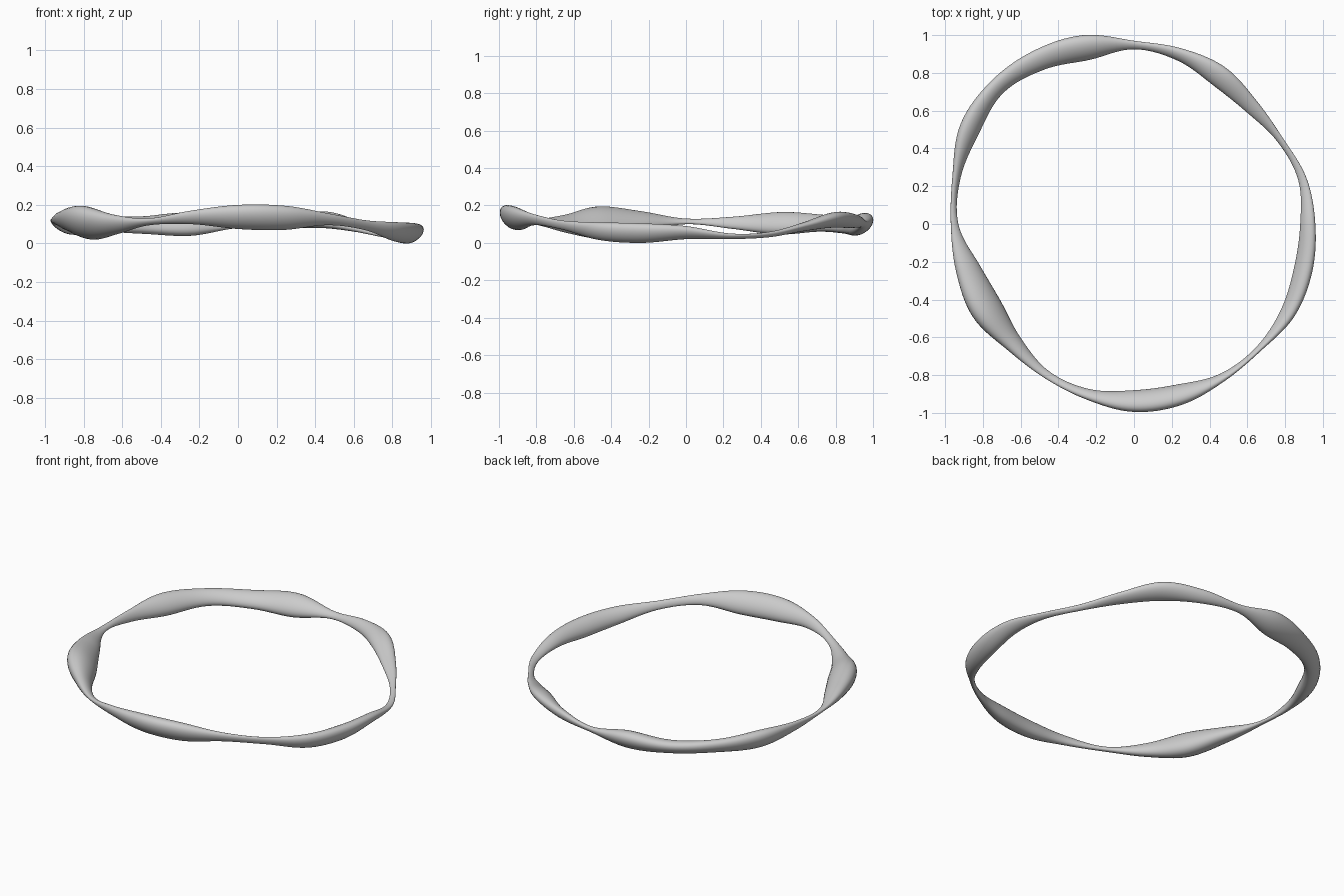
import bpy
import bmesh
import math

if "Cube" in bpy.data.objects:
    bpy.data.objects.remove(bpy.data.objects["Cube"], do_unlink=True)

# Band stations, evenly spaced counter-clockwise from +x:
# inner radius, outer radius, lowest height, highest height
STATIONS = [
    (.88, .96, .02, .09), (.9, .945, .02, .05), (.875, .91, .03, .06),
    (.84, .92, .06, .11), (.845, .96, .08, .165), (.895, .963, .08, .15),
    (.925, .97, .08, .12), (.9, 1.035, .04, .16), (.945, 1.06, .05, .14),
    (.98, 1.07, .06, .15), (.95, 1.06, .045, .165), (.95, .995, .075, .14),
    (.93, .97, .1, .13), (.845, .975, .06, .17), (.815, .985, .02, .195),
    (.85, .945, .05, .15), (.9, .943, .095, .13), (.905, .963, .1, .17),
    (.88, .995, .075, .2), (.88, .99, .07, .195), (.915, .96, .095, .155),
    (.918, .95, .07, .12), (.9, .98, .015, .11), (.878, .977, 0, .105),
]
STEPS = 8      # rings between neighbouring stations
SIDES = 28     # points around each cross-section
LEAN = 0.4     # outer edge of the section leans upward


def smooth_value(a, b, c, d, t):
    """Catmull-Rom interpolation between b and c."""
    slope_b, slope_c = (c - a) / 2, (d - b) / 2
    bend = 3 * (c - b) - 2 * slope_b - slope_c
    twist = 2 * (b - c) + slope_b + slope_c
    return b + t * (slope_b + t * (bend + t * twist))


def station_at(ring):
    """Interpolated station for a ring index, wrapping around the loop."""
    index, part = divmod(ring, STEPS)
    count = len(STATIONS)
    near = [STATIONS[(index + offset) % count] for offset in (-1, 0, 1, 2)]
    return [smooth_value(*values, part / STEPS) for values in zip(*near)]


def section_ring(bm, ring, total):
    """One leaning oval cross-section placed around the loop."""
    inner, outer, low, high = station_at(ring)
    angle = math.tau * ring / total
    points = []
    for side in range(SIDES):
        turn = math.tau * side / SIDES
        radius = (inner + outer) / 2 + (outer - inner) / 2 * math.cos(turn)
        height = (low + high) / 2 + (high - low) / 2 * math.sin(turn + LEAN)
        points.append(bm.verts.new((radius * math.cos(angle),
                                    radius * math.sin(angle),
                                    max(height, 0))))
    return points


def build_band():
    bm = bmesh.new()
    total = len(STATIONS) * STEPS
    rings = [section_ring(bm, ring, total) for ring in range(total)]
    for ring, points in enumerate(rings):
        following = rings[(ring + 1) % total]
        for side in range(SIDES):
            after = (side + 1) % SIDES
            bm.faces.new((points[side], following[side],
                          following[after], points[after]))
    bmesh.ops.recalc_face_normals(bm, faces=bm.faces[:])
    for face in bm.faces:
        face.smooth = True
    mesh = bpy.data.meshes.new("wavy_ring")
    bm.to_mesh(mesh)
    bm.free()
    band = bpy.data.objects.new("wavy_ring", mesh)
    bpy.context.collection.objects.link(band)
    return band


# Plain light grey finish
grey = bpy.data.materials.new("light grey")
grey.use_nodes = True
colour = (.6, .6, .6, 1)
grey.diffuse_color = colour
for node in grey.node_tree.nodes:
    if node.type == "BSDF_PRINCIPLED":
        node.inputs["Base Color"].default_value = colour

build_band().data.materials.append(grey)
